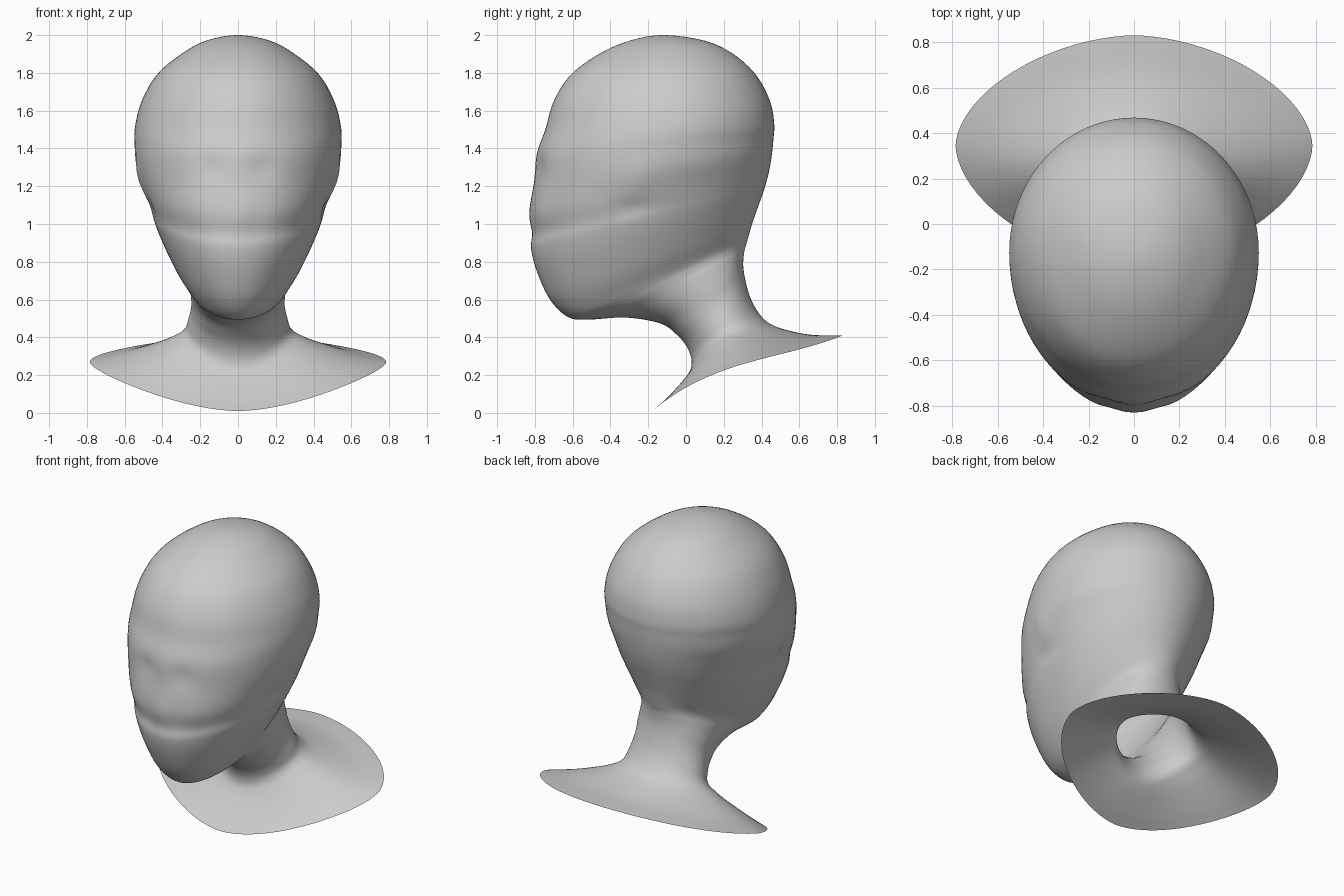
import bpy
import bmesh
from math import sin, cos, pi, exp
from mathutils import Vector

cube = bpy.data.objects.get("Cube")
if cube:
    bpy.data.objects.remove(cube, do_unlink=True)

SIDES = 80      # points around every ring
STEPS = 6       # smooth rings between two key rings

# Key rings: front y, front z, back y, back z, half width
KEY_RINGS = [
    # collar
    (-.18, .01, .83, .41, .785),
    (-.1, .08, .65, .415, .6),
    (0, .19, .48, .455, .38),
    # neck
    (.03, .26, .4, .51, .29),
    (.01, .34, .345, .6, .262),
    (-.05, .415, .315, .7, .247),
    (-.14, .475, .303, .78, .25),
    # underside of the jaw
    (-.32, .505, .308, .85, .255),
    (-.5, .495, .318, .89, .262),
    (-.62, .505, .33, .93, .28),
    # face
    (-.72, .6, .35, 1, .34),
    (-.79, .75, .385, 1.1, .405),
    (-.82, .87, .41, 1.17, .445),
    (-.815, .95, .425, 1.22, .465),
    (-.83, 1.06, .44, 1.28, .495),
    (-.805, 1.22, .455, 1.37, .535),
    (-.79, 1.37, .463, 1.45, .547),
    # skull
    (-.745, 1.5, .467, 1.53, .545),
    (-.7, 1.65, .445, 1.65, .51),
    (-.61, 1.79, .37, 1.79, .43),
    (-.46, 1.9, .25, 1.9, .3),
    (-.3, 1.97, .1, 1.97, .17),
    (-.12, 2, -.12, 2, 0),
]


def spline(p0, p1, p2, p3, t):
    """Smooth curve through p1 and p2."""
    return [b + .5 * t * (c - a + t * (2 * a - 5 * b + 4 * c - d
                                       + t * (3 * (b - c) + d - a)))
            for a, b, c, d in zip(p0, p1, p2, p3)]


def all_rings(keys):
    """Yield every ring with its position along the key list."""
    first = [2 * a - b for a, b in zip(keys[0], keys[1])]
    fy, fz, by, bz, w = keys[-2]
    padded = [first, *keys, (by, bz, fy, fz, -w)]
    for i in range(len(keys) - 1):
        for s in range(STEPS):
            t = s / STEPS
            yield i + t, spline(*padded[i:i + 4], t)
    yield len(keys) - 1, keys[-1]


def bump(a, b, size_a, size_b):
    return exp(-(a / size_a) ** 2 - (b / size_b) ** 2)


def sculpt(p):
    """Press in the eye hollows and shape shallow ears."""
    side = 1 if p.x > 0 else -1
    ax = abs(p.x)
    if p.y < -.5:
        p.y += .014 * bump(ax - .13, p.z - 1.3, .07, .07)
        p.y += .008 * bump(ax - .1, p.z - 1.03, .05, .1)
    if ax > .3:
        p.x += side * .012 * bump(p.y + .26, p.z - 1.23, .06, .1)
        p.x -= side * .012 * bump(p.y + .29, p.z - 1.09, .08, .05)
        p.x -= side * .008 * bump(p.y + .33, p.z - 1.24, .025, .08)
    return p


def ring_points(u, ring):
    fy, fz, by, bz, width = ring
    front, back = Vector((0, fy, fz)), Vector((0, by, bz))
    centre = .52
    power = 1 + max(0, .14 - .05 * u)           # collar is slightly pointed
    bow = max(0, min(.11, .04 * (5 - u)))       # collar sides arch upward
    for k in range(SIDES):
        angle = 2 * pi * k / SIDES
        s, c = sin(angle), cos(angle)
        along = abs(c) ** power * (1 if c > 0 else -1)
        t = centre - along * (centre if c > 0 else 1 - centre)
        p = front.lerp(back, t)
        p.x = width * abs(s) ** power * (1 if s > 0 else -1)
        p.z += bow * 4 * t * (1 - t) ** 2
        yield sculpt(p)


# One continuous open shell from collar rim to crown
bm = bmesh.new()
loops = [[bm.verts.new(p) for p in ring_points(u, r)]
         for u, r in all_rings(KEY_RINGS)]
for low, high in zip(loops, loops[1:]):
    for k in range(SIDES):
        n = (k + 1) % SIDES
        bm.faces.new((low[k], low[n], high[n], high[k]))
bmesh.ops.remove_doubles(bm, verts=loops[-1], dist=.0001)

mesh = bpy.data.meshes.new("mannequin_head")
bm.to_mesh(mesh)
bm.free()
mesh.shade_smooth()
head = bpy.data.objects.new("mannequin_head", mesh)
bpy.context.collection.objects.link(head)

# Plain grey finish
grey = bpy.data.materials.new("plain_grey")
grey.use_nodes = True
colour = (.6, .6, .6, 1)
grey.diffuse_color = colour
shader = next(n for n in grey.node_tree.nodes if n.type == "BSDF_PRINCIPLED")
shader.inputs["Base Color"].default_value = colour
mesh.materials.append(grey)
